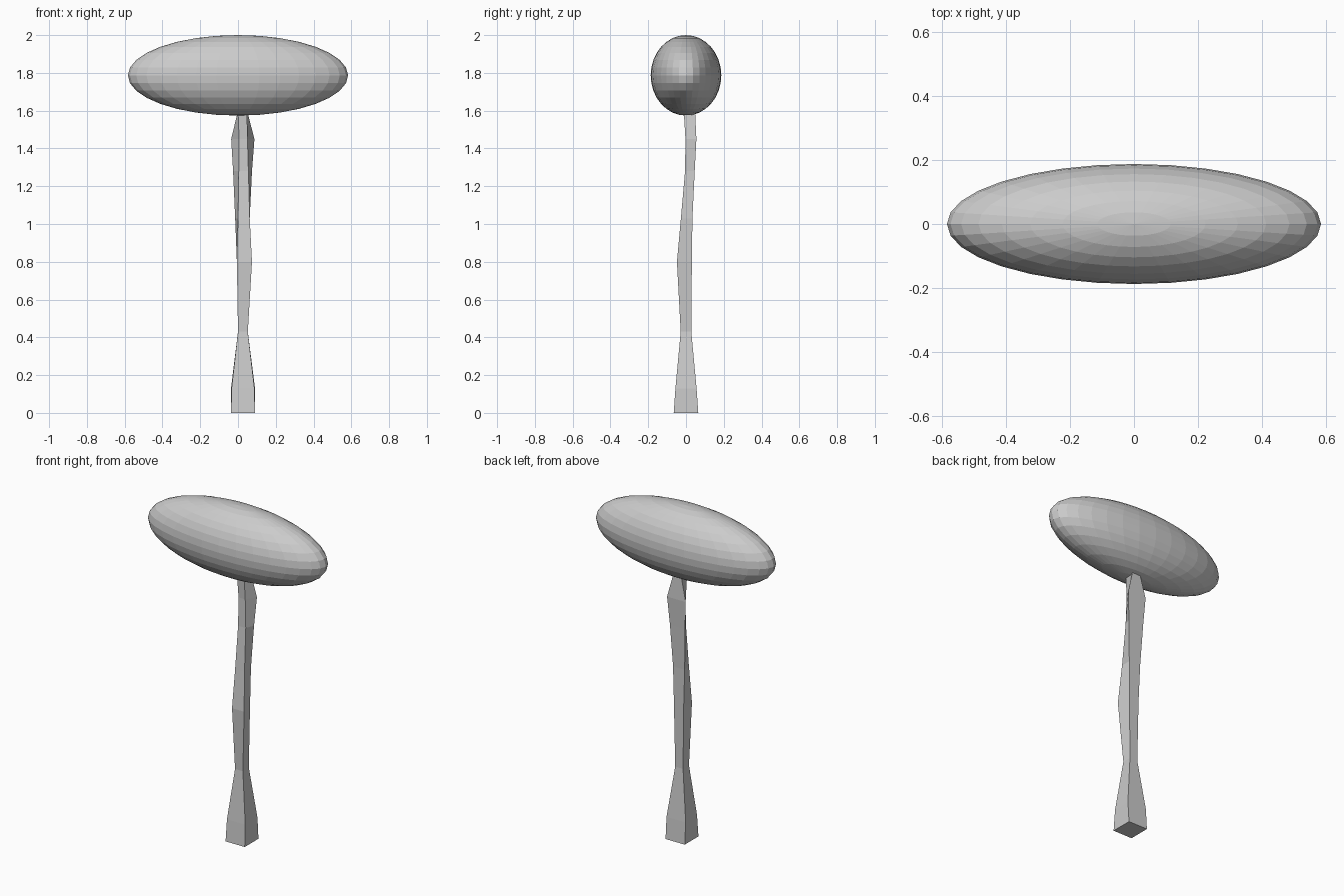
import bpy, bmesh

if "Cube" in bpy.data.objects:
    bpy.data.objects.remove(bpy.data.objects["Cube"])

# Canopy: stretched faceted sphere
bpy.ops.mesh.primitive_uv_sphere_add(segments=32, ring_count=16, radius=1, location=(0, 0, 1.787))
canopy = bpy.context.object
canopy.name = "canopy"
canopy.scale = (0.583, 0.187, 0.213)
bpy.ops.object.transform_apply(location=False, rotation=False, scale=True)

# Trunk: four-sided sections (z, front x0, front x1, back x0, back x1, front y, back y)
sections = [
    (0.00, -0.037, 0.090, -0.037, 0.090, -0.065, 0.065),
    (0.13, -0.034, 0.087, -0.037, 0.090, -0.056, 0.056),
    (0.43, 0.000, 0.052, 0.000, 0.052, -0.028, 0.028),
    (0.80, -0.006, 0.074, -0.006, 0.058, -0.048, 0.031),
    (1.03, 0.000, 0.062, -0.015, 0.062, -0.027, 0.034),
    (1.28, 0.004, 0.055, -0.026, 0.074, -0.005, 0.046),
    (1.45, 0.006, 0.050, -0.036, 0.087, -0.003, 0.055),
    (1.60, 0.000, 0.048, 0.000, 0.048, -0.012, 0.048),
]
bm = bmesh.new()
rings = []
for z, f0, f1, b0, b1, yf, yb in sections:
    rings.append([bm.verts.new(p) for p in ((f0, yf, z), (f1, yf, z), (b1, yb, z), (b0, yb, z))])
for a, b in zip(rings, rings[1:]):
    for i in range(4):
        j = (i + 1) % 4
        bm.faces.new((a[i], a[j], b[j], b[i]))
bm.faces.new(rings[0][::-1])
bm.faces.new(rings[-1])
mesh = bpy.data.meshes.new("trunk")
bm.to_mesh(mesh)
bm.free()
trunk = bpy.data.objects.new("trunk", mesh)
bpy.context.collection.objects.link(trunk)
